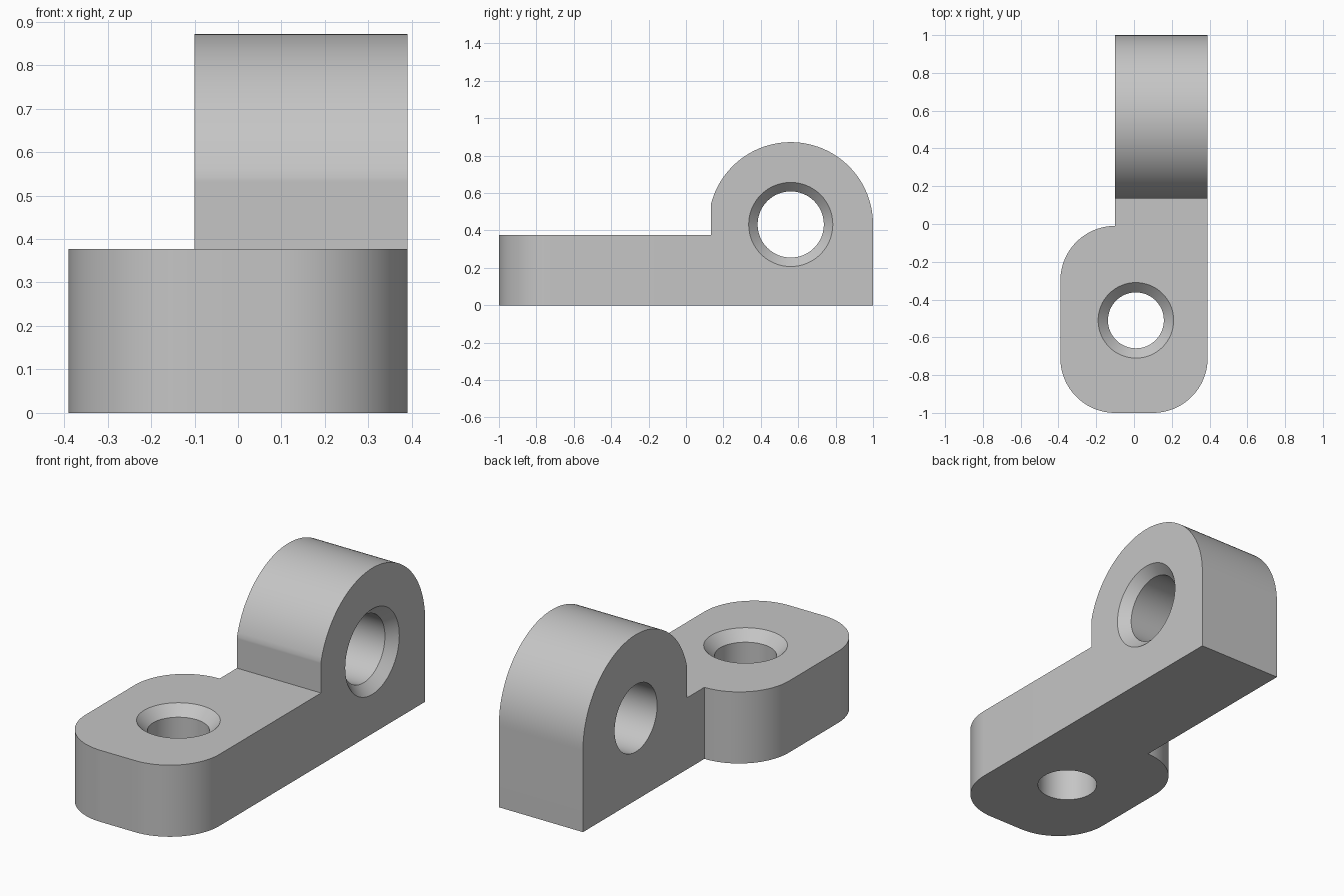
import bpy, bmesh, math
from mathutils import Matrix, Vector

cube = bpy.data.objects.get("Cube")
if cube:
    bpy.data.objects.remove(cube, do_unlink=True)

grey = bpy.data.materials.new("plain grey")
grey.use_nodes = True
grey.diffuse_color = (0.56, 0.56, 0.56, 1)
grey.node_tree.nodes["Principled BSDF"].inputs["Base Color"].default_value = grey.diffuse_color

HALF, LUG_LEFT, BASE_TOP = 0.39, -0.10, 0.377
LUG_FRONT, EYE_Y, EYE_Z, LUG_R = 0.134, 0.56, 0.432, 0.44
CORNER = 0.29


def arc(cx, cy, r, start, end, steps=24):
    """Points along an arc, angles in degrees."""
    angles = [math.radians(start + (end - start) * i / steps) for i in range(steps + 1)]
    return [(cx + r * math.cos(a), cy + r * math.sin(a)) for a in angles]


def new_object(name, bm):
    bmesh.ops.recalc_face_normals(bm, faces=bm.faces)
    mesh = bpy.data.meshes.new(name)
    bm.to_mesh(mesh)
    bm.free()
    mesh.materials.append(grey)
    obj = bpy.data.objects.new(name, mesh)
    bpy.context.collection.objects.link(obj)
    return obj


def prism(name, outline, place, direction):
    """Extrude a flat outline along a direction."""
    bm = bmesh.new()
    face = bm.faces.new([bm.verts.new(place(u, v)) for u, v in outline])
    grown = bmesh.ops.extrude_face_region(bm, geom=[face])["geom"]
    moved = [g for g in grown if isinstance(g, bmesh.types.BMVert)]
    bmesh.ops.translate(bm, verts=moved, vec=direction)
    return new_object(name, bm)


def hole_cutter(name, r, rim, depth, matrix):
    """Countersunk drill: the rim lies at local z = 0, the bore runs down."""
    flare = 0.05
    slope = (rim - r) / depth
    profile = [(0, -1), (r, -1), (r, -depth), (rim + slope * flare, flare), (0, flare)]
    bm = bmesh.new()
    verts = [bm.verts.new((x, 0, z)) for x, z in profile]
    edges = [bm.edges.new(pair) for pair in zip(verts, verts[1:])]
    bmesh.ops.spin(bm, geom=verts + edges, axis=(0, 0, 1), cent=(0, 0, 0),
                   angle=math.tau, steps=64)
    bmesh.ops.remove_doubles(bm, verts=bm.verts, dist=0.0001)
    bm.transform(matrix)
    cutter = new_object(name, bm)
    cutter.hide_render = True
    return cutter


def combine(target, tool, operation):
    mod = target.modifiers.new(operation.lower(), "BOOLEAN")
    mod.operation, mod.object, mod.solver = operation, tool, "EXACT"
    bpy.context.view_layer.objects.active = target
    bpy.ops.object.modifier_apply(modifier=mod.name)
    bpy.data.objects.remove(tool, do_unlink=True)


# Base plate with three rounded corners and a narrower neck at the back
inner = HALF - CORNER
outline = (arc(-inner, -1 + CORNER, CORNER, 180, 270)
           + arc(inner, -1 + CORNER, CORNER, 270, 360)
           + [(HALF, 0.2), (LUG_LEFT, 0.2)]
           + arc(LUG_LEFT, -0.01 - CORNER, CORNER, 90, 180))
bracket = prism("bracket", outline, lambda u, v: (u, v, 0), Vector((0, 0, BASE_TOP)))

# Upright round-topped lug, its front flat meeting the arc
meet = 180 - math.degrees(math.acos((EYE_Y - LUG_FRONT) / LUG_R))
outline = [(LUG_FRONT, 0), (1, 0)] + arc(EYE_Y, EYE_Z, LUG_R, 0, meet, 56)
outline.append((LUG_FRONT, outline[-1][1] - 0.01))
lug = prism("lug", outline, lambda u, v: (LUG_LEFT, u, v), Vector((HALF - LUG_LEFT, 0, 0)))
combine(bracket, lug, "UNION")

# Countersunk holes through the plate and the lug
plate_place = Matrix.Translation((0.01, -0.51, BASE_TOP))
lug_place = Matrix.Translation((HALF, EYE_Y, EYE_Z)) @ Matrix.Rotation(math.pi / 2, 4, "Y")
combine(bracket, hole_cutter("plate_hole", 0.148, 0.2, 0.052, plate_place), "DIFFERENCE")
combine(bracket, hole_cutter("lug_hole", 0.177, 0.225, 0.05, lug_place), "DIFFERENCE")

# Smooth curved walls, sharp edges
bpy.ops.object.select_all(action="DESELECT")
bracket.select_set(True)
bpy.context.view_layer.objects.active = bracket
bpy.ops.object.shade_smooth_by_angle(angle=math.radians(30))
